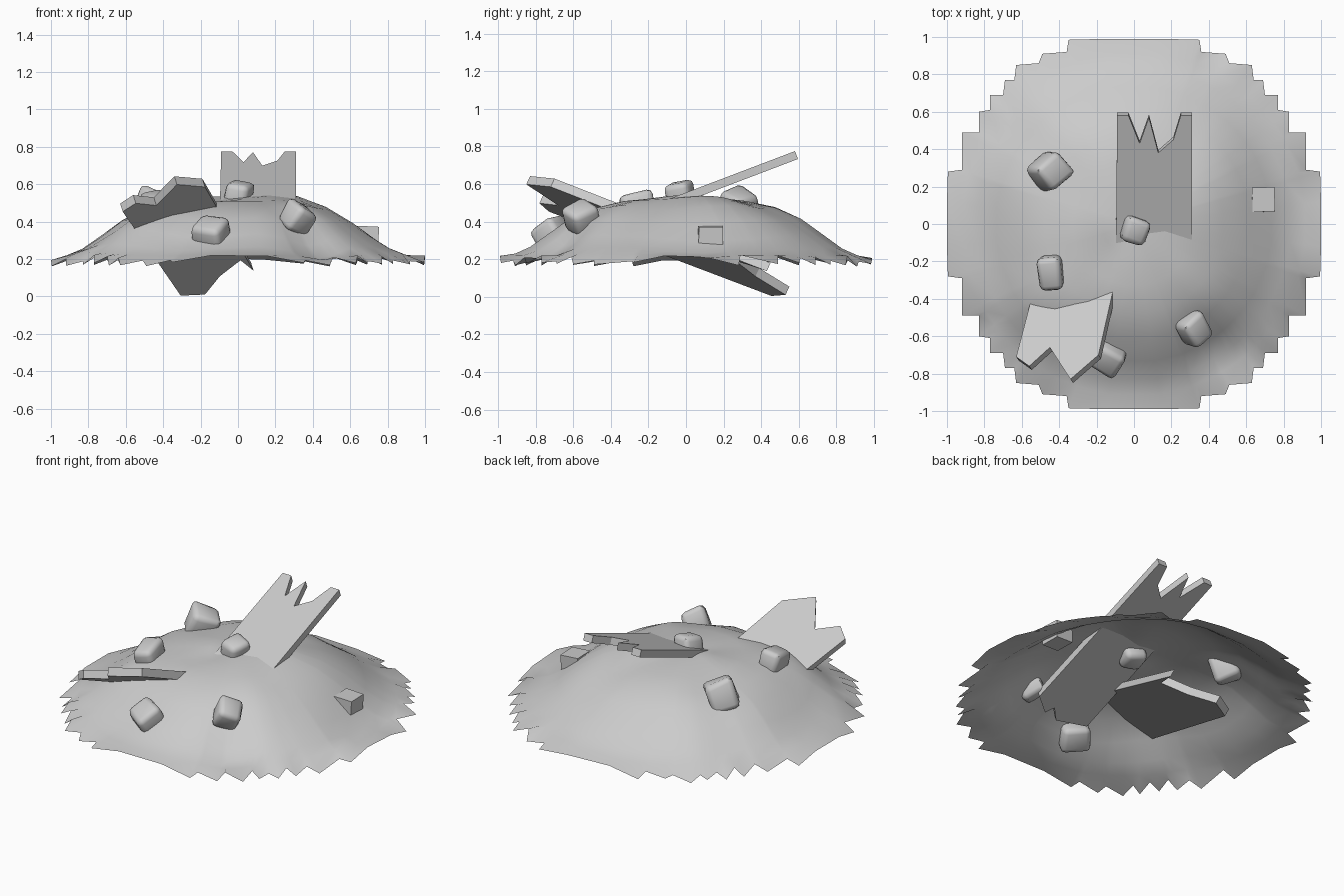
import bpy, bmesh, math, random
from mathutils import Vector, Euler, noise

if "Cube" in bpy.data.objects:
    bpy.data.objects.remove(bpy.data.objects["Cube"])

random.seed(4)


def make(name, bm, smooth=None):
    bmesh.ops.recalc_face_normals(bm, faces=bm.faces) if smooth is None else None
    me = bpy.data.meshes.new(name)
    bm.to_mesh(me)
    bm.free()
    ob = bpy.data.objects.new(name, me)
    bpy.context.collection.objects.link(ob)
    if smooth is not None:
        bpy.ops.object.select_all(action='DESELECT')
        ob.select_set(True)
        bpy.context.view_layer.objects.active = ob
        bpy.ops.object.shade_smooth_by_angle(angle=math.radians(smooth))
    return ob


# Mound height: radial profile with lumps, plus dents and one bulge (x, y, depth, width)
PROFILE = [(0, .55), (.2, .54), (.4, .505), (.6, .425), (.75, .32), (.85, .25), (.93, .22), (1.1, .19)]
DENTS = [(.42, -.68, .05, .02), (-.08, -.15, .045, .025), (-.46, -.42, -.035, .06), (.72, .13, .03, .03)]


def height(x, y):
    r = math.hypot(x, y)
    for (r0, z0), (r1, z1) in zip(PROFILE, PROFILE[1:]):
        if r <= r1:
            z = z0 + (z1 - z0) * (r - r0) / (r1 - r0)
            break
    z += .03 * noise.noise(Vector((x * 3, y * 3, 1.7))) * min(1, (1.05 - r) * 4)
    return z - sum(d * math.exp(-((x - a) ** 2 + (y - b) ** 2) / w) for a, b, d, w in DENTS)


# Dirt mound: open shell with a stepped, torn rim
QUARTER = [(1, .12), (.995, .28), (.92, .29), (.92, .49), (.83, .49), (.83, .6), (.77, .61),
           (.77, .69), (.70, .69), (.69, .77), (.64, .77), (.63, .85), (.51, .86),
           (.49, .91), (.36, .92), (.35, .985), (.15, .99)]
rim = [(sx * x, sy * y) for sx in (1, -1) for sy in (1, -1) for x, y in QUARTER]
rim.sort(key=lambda p: math.atan2(p[1], p[0]))

bm = bmesh.new()
outer = []
for x, y in rim:
    z = random.uniform(.16, .185) if math.hypot(x, y) > 1.01 else random.uniform(.185, .225)
    outer.append(bm.verts.new((x, y, z)))
n = len(rim)
for r in (.92, .84, .74, .62, .48, .33, .17):
    inner = []
    for x, y in rim:
        d = Vector((x, y)).normalized() * r
        inner.append(bm.verts.new((d.x, d.y, height(d.x, d.y))))
    for i in range(n):
        j = (i + 1) % n
        bm.faces.new((outer[i], outer[j], inner[j], inner[i]))
    outer = inner
top = bm.verts.new((0, 0, height(0, 0)))
for i in range(n):
    bm.faces.new((outer[i], outer[(i + 1) % n], top))
make("dirt_mound", bm, 45)


# Broken planks: plan outline laid on the sloped plane z = a + b*x + c*y
def plank(name, outline, a, b, c, thick):
    bm = bmesh.new()
    down = Vector((b, c, -1)).normalized() * thick
    up = [Vector((x, y, a + b * x + c * y)) for x, y in outline]
    tv = [bm.verts.new(p) for p in up]
    bv = [bm.verts.new(p + down) for p in up]
    bm.faces.new(tv)
    bm.faces.new(bv[::-1])
    for i in range(len(tv)):
        j = (i + 1) % len(tv)
        bm.faces.new((tv[i], bv[i], bv[j], tv[j]))
    make(name, bm)


plank("rear_plank", [(-.09, .58), (-.03, .58), (.03, .43), (.08, .57), (.13, .38), (.21, .45),
                     (.25, .58), (.31, .58), (.31, -.50), (.20, -.58), (.17, -.53), (.10, -.60),
                     (0, -.58), (-.1, -.56)], .555, 0, .38, .045)
plank("front_plank", [(-.63, -.71), (-.56, -.76), (-.45, -.66), (-.34, -.83), (-.19, -.70),
                      (.07, .45), (0, .28), (-.11, .39), (-.19, .55), (-.32, .475)],
      .366, .31, -.46, .05)


# Half-buried stones: rounded, slightly warped boxes
def stone(name, loc, size, rot, bevel=.03):
    bm = bmesh.new()
    bmesh.ops.create_cube(bm, size=1)
    m = Euler([math.radians(a) for a in rot]).to_matrix()
    warp = .88 if bevel else .98
    for v in bm.verts:
        v.co = Vector(c * s * random.uniform(warp, 2.0 - warp) for c, s in zip(v.co, size))
    if bevel:
        bmesh.ops.bevel(bm, geom=bm.edges[:], offset=bevel, segments=2, profile=.5, affect='EDGES')
    for v in bm.verts:
        v.co = m @ v.co + Vector(loc)
    make(name, bm, 50 if bevel else 1)


STONES = [((-.45, .28, .47), (.17, .16, .18), (15, 20, 42)),
          ((0, -.03, .53), (.14, .14, .17), (8, 10, -15)),
          ((-.44, -.26, .475), (.13, .18, .15), (15, -10, 5)),
          ((-.14, -.71, .33), (.17, .15, .15), (30, 10, -30)),
          ((.32, -.56, .42), (.15, .15, .14), (25, 20, 40))]
for k, s in enumerate(STONES):
    stone("stone_%d" % (k + 1), *s)
stone("square_chip", (.69, .13, .32), (.12, .13, .11), (0, 3, 2), 0)
